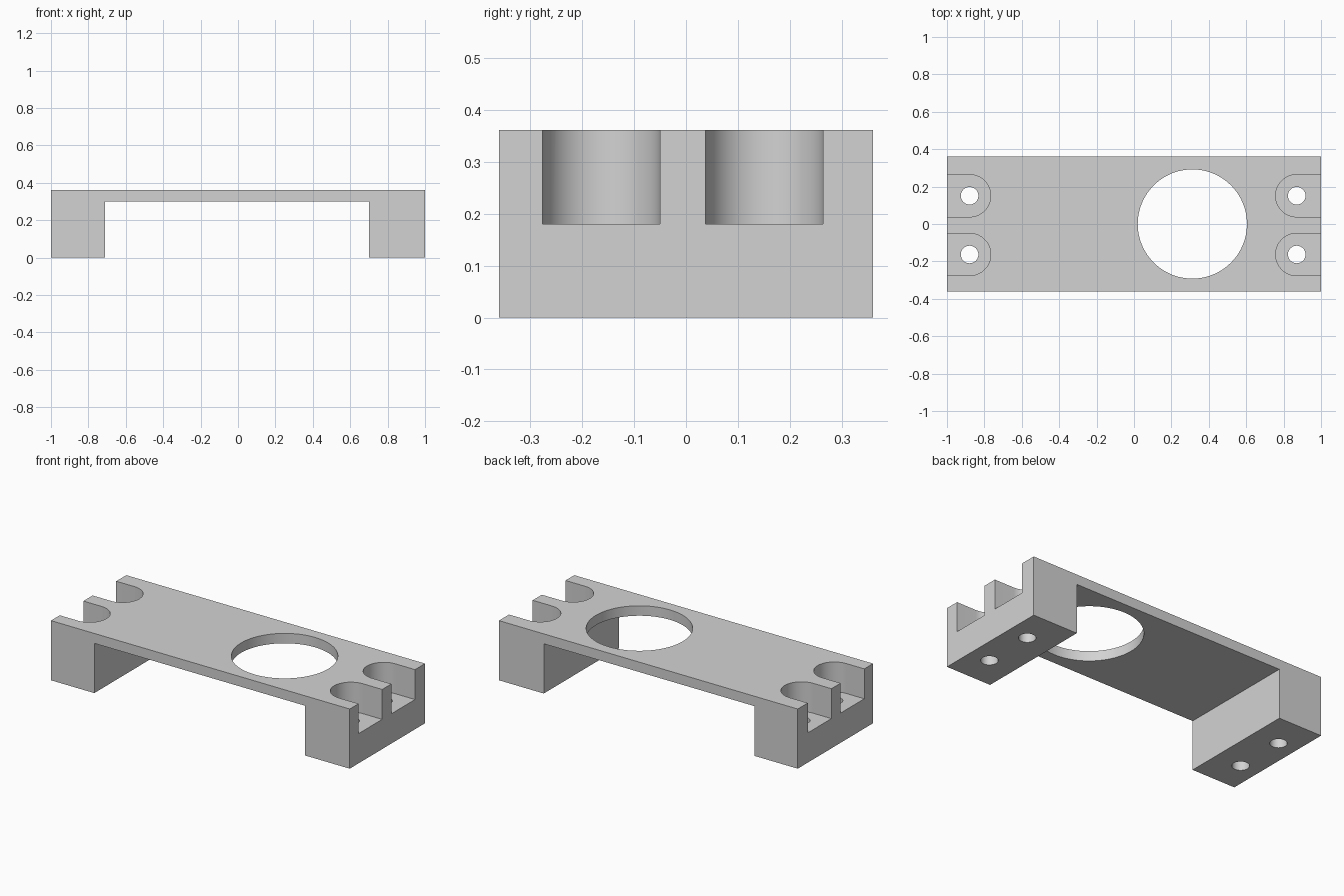
import bpy, bmesh, math

cube = bpy.data.objects.get("Cube")
if cube:
    bpy.data.objects.remove(cube, do_unlink=True)

WIDTH, TOP, PLATE_BOTTOM, SLOT_FLOOR = 0.72, 0.361, 0.301, 0.18
SLOT_R, HOLE_R, RING_R = 0.113, 0.047, 0.292

grey = bpy.data.materials.new("plain grey")
grey.use_nodes = True
colour = (0.65, 0.65, 0.65, 1)
grey.diffuse_color = colour
grey.node_tree.nodes["Principled BSDF"].inputs["Base Color"].default_value = colour


def prism(name, points, offset):
    """Extrude a closed outline along an offset into a solid."""
    bm = bmesh.new()
    face = bm.faces.new([bm.verts.new(p) for p in points])
    grown = bmesh.ops.extrude_face_region(bm, geom=[face])
    moved = [v for v in grown["geom"] if isinstance(v, bmesh.types.BMVert)]
    bmesh.ops.translate(bm, vec=offset, verts=moved)
    bmesh.ops.recalc_face_normals(bm, faces=bm.faces)
    mesh = bpy.data.meshes.new(name)
    bm.to_mesh(mesh)
    bm.free()
    mesh.materials.append(grey)
    obj = bpy.data.objects.new(name, mesh)
    bpy.context.collection.objects.link(obj)
    return obj


def arc(cx, cy, z, r, start, sweep, n):
    return [(cx + r * math.cos(start + sweep * i / n),
             cy + r * math.sin(start + sweep * i / n), z) for i in range(n + 1)]


# Bridge: flat plate standing on two end blocks
outline = [(-1, 0), (-0.71, 0), (-0.71, PLATE_BOTTOM), (0.7, PLATE_BOTTOM),
           (0.7, 0), (1, 0), (1, TOP), (-1, TOP)]
bridge = prism("bridge_bracket", [(x, -WIDTH / 2, z) for x, z in outline], (0, WIDTH, 0))

# Large round opening through the plate
cutters = [prism("opening_cutter", arc(0.312, 0, 0.2, RING_R, 0, math.tau, 96)[:-1], (0, 0, 0.3))]

# Open-ended counterbore slots and their screw holes
for side, cx in ((-1, -0.879), (1, 0.87)):
    for cy in (-0.163, 0.151):
        start = math.pi / 2 if side > 0 else -math.pi / 2
        slot = arc(cx, cy, SLOT_FLOOR, SLOT_R, start, math.pi, 32)
        slot += [(side * 1.1, cy - side * SLOT_R, SLOT_FLOOR),
                 (side * 1.1, cy + side * SLOT_R, SLOT_FLOOR)]
        cutters.append(prism("slot_cutter", slot, (0, 0, 0.3)))
        hole = arc(cx, cy, -0.1, HOLE_R, 0, math.tau, 40)[:-1]
        cutters.append(prism("screw_cutter", hole, (0, 0, 0.4)))

for cutter in cutters:
    cutter.hide_render = True
    cut = bridge.modifiers.new("cut", 'BOOLEAN')
    cut.operation = 'DIFFERENCE'
    cut.solver = 'EXACT'
    cut.object = cutter

# Bake the cuts and discard the cutters
graph = bpy.context.evaluated_depsgraph_get()
result = bpy.data.meshes.new_from_object(bridge.evaluated_get(graph))
bridge.modifiers.clear()
bridge.data = result
for cutter in cutters:
    bpy.data.objects.remove(cutter, do_unlink=True)
result.materials.clear()
result.materials.append(grey)
for poly in result.polygons:
    poly.material_index = 0

# Smooth round walls, sharp edges elsewhere
bpy.ops.object.select_all(action='DESELECT')
bridge.select_set(True)
bpy.context.view_layer.objects.active = bridge
bpy.ops.object.shade_smooth_by_angle(angle=math.radians(30))
